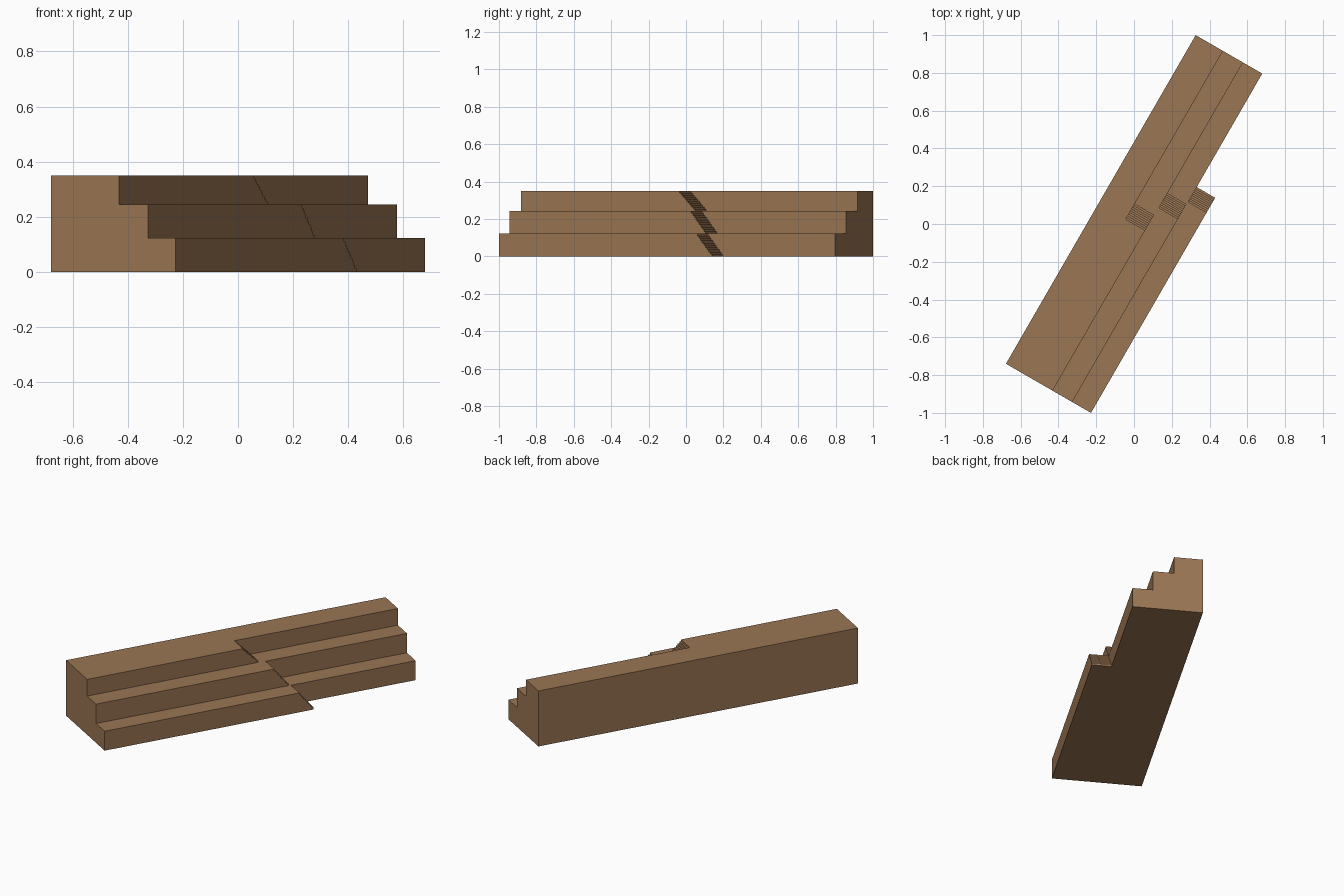
import bpy
import bmesh
from math import radians
from mathutils import Matrix

if "Cube" in bpy.data.objects:
    bpy.data.objects.remove(bpy.data.objects["Cube"], do_unlink=True)

# Single earthy brown
brown = bpy.data.materials.new("earth_brown")
brown.use_nodes = True
colour = (0.328, 0.181, 0.087, 1)
brown.diffuse_color = colour
brown.node_tree.nodes["Principled BSDF"].inputs["Base Color"].default_value = colour

# Local x runs along the length, local y points back from the steps
PLACE = Matrix.Translation((-0.678, -0.74, 0)) @ Matrix.Rotation(radians(60), 4, "Z")
LENGTH = 2.009
HEIGHTS = [0, 0.122, 0.244, 0.349]
NARROW = [0.407, 0.289, 0.167]   # step edges past the ramps, bottom to top
WIDE = [0.52, 0.405, 0.285]      # step edges before the ramps
RAMPS = [(1.225, 1.315), (1.12, 1.21), (0.98, 1.075)]  # ramp top and foot
TREADS = 10


def prism(name, points, sweep):
    """Sweep a closed flat outline into a solid."""
    bm = bmesh.new()
    face = bm.faces.new([bm.verts.new(p) for p in points])
    result = bmesh.ops.extrude_face_region(bm, geom=[face])
    moved = [g for g in result["geom"] if isinstance(g, bmesh.types.BMVert)]
    bmesh.ops.translate(bm, verts=moved, vec=sweep)
    bmesh.ops.recalc_face_normals(bm, faces=bm.faces)
    bm.transform(PLACE)
    mesh = bpy.data.meshes.new(name)
    bm.to_mesh(mesh)
    bm.free()
    mesh.materials.append(brown)
    obj = bpy.data.objects.new(name, mesh)
    bpy.context.collection.objects.link(obj)
    return obj


# Stepped body running the full length
profile = [(0, 0, 0)]
for i, width in enumerate(NARROW):
    profile += [(0, -width, HEIGHTS[i]), (0, -width, HEIGHTS[i + 1])]
profile.append((0, 0, HEIGHTS[-1]))
prism("stepped_body", profile, (LENGTH, 0, 0))

# Wider front steps, each ending in a fine staircase
for i, name in enumerate(["bottom_step", "middle_step", "top_step"]):
    low, high = HEIGHTS[i], HEIGHTS[i + 1]
    ramp_top, ramp_foot = RAMPS[i]
    rise = (high - low) / TREADS
    run = (ramp_foot - ramp_top) / (TREADS - 1)
    inner = -NARROW[i]
    outline = [(0, inner, low)]
    for k in range(TREADS):
        x = ramp_foot - k * run
        outline += [(x, inner, low + k * rise), (x, inner, low + (k + 1) * rise)]
    outline.append((0, inner, high))
    prism(name, outline, (0, NARROW[i] - WIDE[i], 0))
